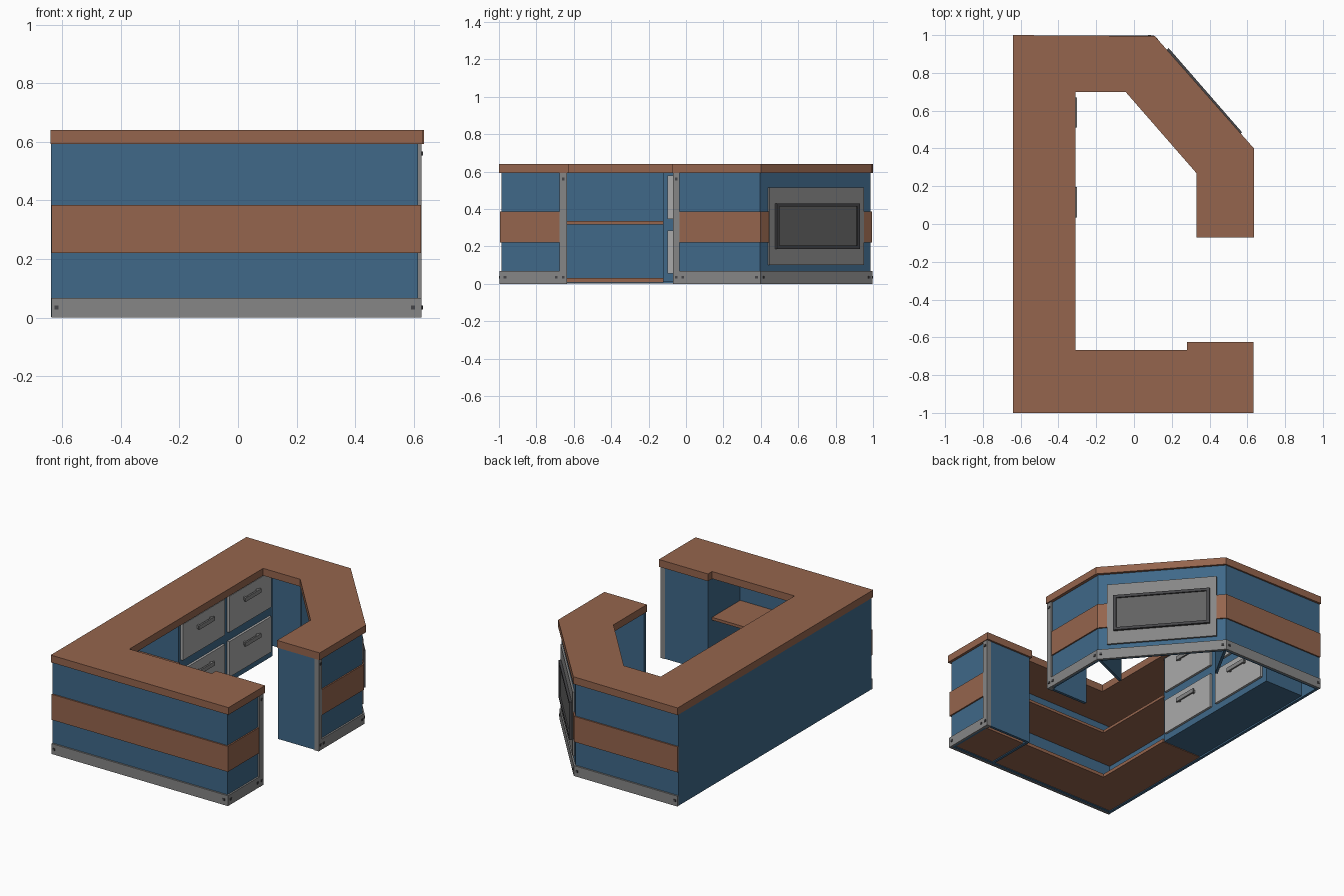
import bpy, bmesh, math
from mathutils import Vector

if "Cube" in bpy.data.objects:
    bpy.data.objects.remove(bpy.data.objects["Cube"])


def material(name, rgb):
    m = bpy.data.materials.new(name)
    m.diffuse_color = (*rgb, 1)
    m.use_nodes = True
    m.node_tree.nodes["Principled BSDF"].inputs["Base Color"].default_value = m.diffuse_color
    return m


BLUE = material("blue_laminate", (0.05, 0.14, 0.25))
WOOD = material("brown_wood", (0.30, 0.13, 0.075))
GREY = material("grey_metal", (0.24, 0.24, 0.24))
PALE = material("pale_grey", (0.40, 0.40, 0.40))
DARK = material("dark_grey", (0.06, 0.06, 0.065))


def prism(name, pts, z0, z1, mat):
    """Extrude a flat outline between two heights."""
    bm = bmesh.new()
    face = bm.faces.new([bm.verts.new((x, y, z0)) for x, y in pts])
    ext = bmesh.ops.extrude_face_region(bm, geom=[face])
    bmesh.ops.translate(bm, vec=(0, 0, z1 - z0),
                        verts=[v for v in ext["geom"] if isinstance(v, bmesh.types.BMVert)])
    bmesh.ops.recalc_face_normals(bm, faces=bm.faces)
    me = bpy.data.meshes.new(name)
    bm.to_mesh(me)
    bm.free()
    ob = bpy.data.objects.new(name, me)
    bpy.context.collection.objects.link(ob)
    me.materials.append(mat)
    return ob


def box(name, x0, x1, y0, y1, z0, z1, mat):
    return prism(name, [(x0, y0), (x1, y0), (x1, y1), (x0, y1)], z0, z1, mat)


def offset(path, d):
    """Shift a polyline to its right (outward) with mitred corners."""
    p = [Vector(q) for q in path]
    nrm = [Vector((b.y - a.y, a.x - b.x)).normalized() for a, b in zip(p, p[1:])]
    out = []
    for i, q in enumerate(p):
        a, b = nrm[max(i - 1, 0)], nrm[min(i, len(nrm) - 1)]
        out.append(tuple(q + (a + b) * (d / (1 + a.dot(b)))))
    return out


def strip(name, path, inner, outer, z0, z1, mat):
    return prism(name, offset(path, outer) + offset(path, inner)[::-1], z0, z1, mat)


# Worktop
prism("worktop", [(-.64, -1), (.632, -1), (.632, -.625), (.28, -.625), (.28, -.667), (-.31, -.667),
                  (-.31, .70), (-.045, .70), (.33, .27), (.33, -.072), (.635, -.072), (.635, .40),
                  (.11, .995), (-.64, 1)], .593, .64, WOOD)

# Outer walls with plinth and wooden band
front = [(-.637, -.986), (.615, -.986), (.615, -.675)]
rear = [(.615, -.035), (.615, .395), (.10, .986), (-.637, .986)]
for side, path in (("front", front), ("rear", rear)):
    strip(side + "_wall", path, -.018, 0, .004, .594, BLUE)
    strip(side + "_plinth", path, -.001, .011, 0, .067, GREY)
    strip(side + "_band", path, -.001, .009, .22, .385, WOOD)
    # Plinth bolts near both ends of every run
    for i, (a, b) in enumerate(zip(path, path[1:])):
        a, b = Vector(a), Vector(b)
        d = (b - a).normalized()
        for j, c in enumerate((a + d * .018, b - d * .018)):
            seg = [tuple(c - d * .007), tuple(c + d * .007)]
            strip(f"{side}_bolt_{i}_{j}", seg, .010, .015, .028, .042, DARK)
box("left_wall", -.638, -.62, -.986, .986, .002, .594, BLUE)

# End posts and closing panels beside the entrance
for side, y0, y1 in (("front", -.675, -.636), ("rear", -.070, -.035)):
    box(side + "_end_post", .597, .627, y0, y1, 0, .594, GREY)
    for z in (.035, .56):
        ym = (y0 + y1) / 2
        box(f"{side}_post_bolt_{z}", .626, .631, ym - .007, ym + .007, z - .007, z + .007, DARK)
box("front_end_panel", .29, .60, -.654, -.637, .002, .594, BLUE)
box("front_end_side", .29, .307, -.97, -.65, .002, .594, BLUE)
box("rear_end_panel", .335, .60, -.068, -.05, .002, .594, BLUE)

# Partitions at the two corners of the rear wing
for i, (a, b) in enumerate((((.605, .39), (.34, .275)), ((.095, .975), (-.05, .715)))):
    strip(f"corner_partition_{i}", [a, b], -.008, .008, .01, .594, BLUE)

# L-shaped shelves
for name, z0, z1, xe in (("bottom_shelf", .008, .03, .60), ("middle_shelf", .318, .336, .29)):
    prism(name, [(-.622, -.97), (xe, -.97), (xe, -.68), (-.33, -.68), (-.33, -.12), (-.622, -.12)],
          z0, z1, WOOD)

# Drawer cabinet
box("drawer_cabinet", -.622, -.34, -.122, .84, .012, .594, BLUE)
for col, y in enumerate((-.10, .375)):
    for row, (z0, z1) in enumerate(((.055, .285), (.345, .578))):
        tag = f"{col}_{row}"
        box("drawer_front_" + tag, -.341, -.325, y, y + .43, z0, z1, PALE)
        zc, yc = z0 + .165, y + .215
        box("drawer_handle_" + tag, -.312, -.302, yc - .08, yc + .08, zc - .013, zc + .013, GREY)
        for k in (-1, 1):
            box(f"handle_mount_{tag}_{k}", -.326, -.311, yc + k * .065 - .007, yc + k * .065 + .007,
                zc - .01, zc + .01, GREY)

# Blank sign on the diagonal wall
p, q = Vector(rear[1]), Vector(rear[2])
mid, d = (p + q) / 2, (q - p).normalized()


def sign_part(name, u0, u1, inner, outer, z0, z1, mat):
    strip(name, [tuple(mid + d * u0), tuple(mid + d * u1)], inner, outer, z0, z1, mat)


sign_part("sign_backing", -.335, .335, 0, .012, .10, .515, GREY)
sign_part("sign_plate", -.285, .285, .011, .018, .20, .42, material("sign_grey", (.12, .12, .12)))
for k, z in (("bottom", .187), ("top", .412)):
    sign_part(f"sign_frame_{k}", -.295, .295, .011, .027, z, z + .018, DARK)
for k, u in (("right", -.295), ("left", .277)):
    sign_part(f"sign_frame_{k}", u, u + .018, .011, .027, .187, .43, DARK)
